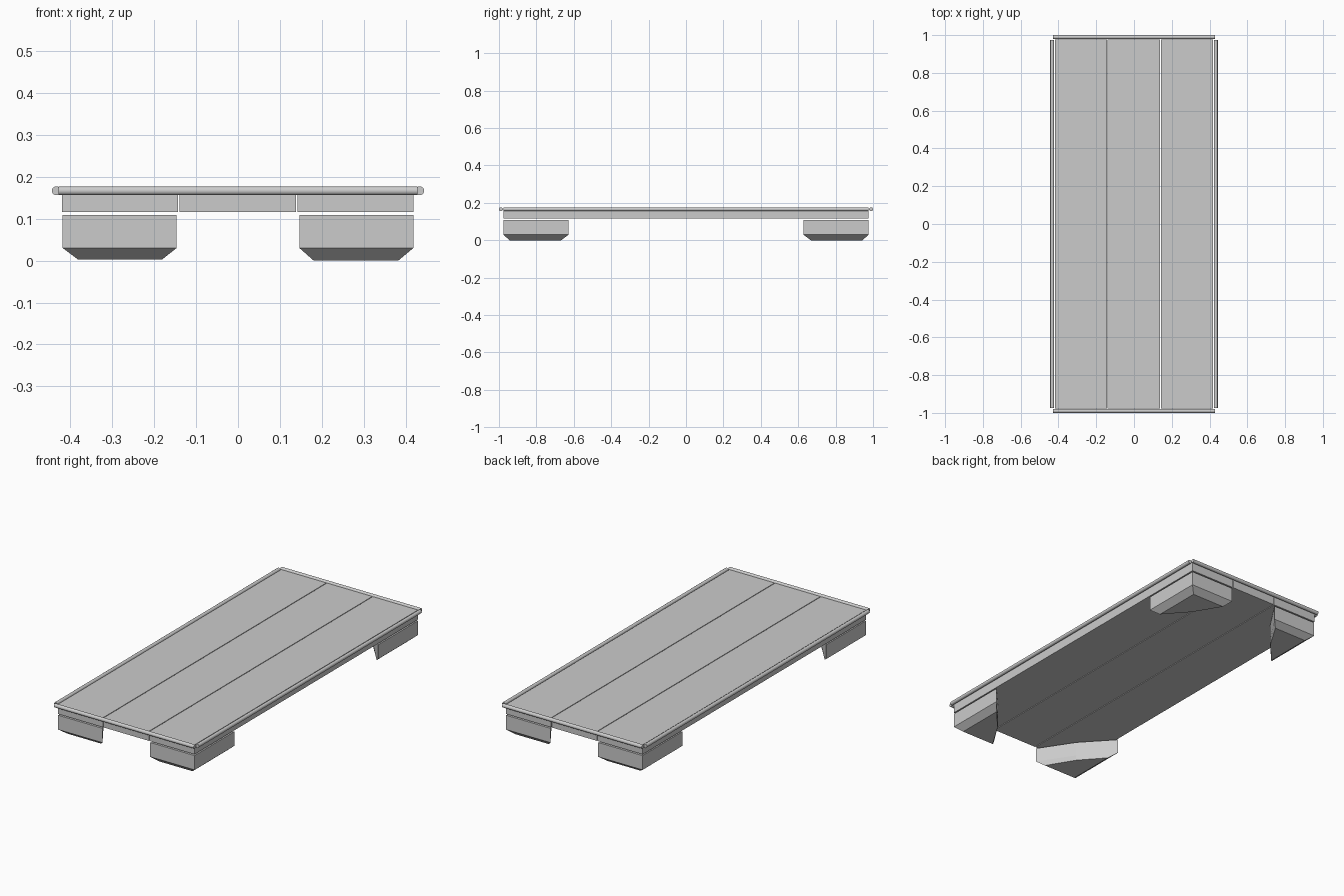
import bpy, bmesh, math

if "Cube" in bpy.data.objects:
    bpy.data.objects.remove(bpy.data.objects["Cube"])


def mesh_object(name, bm):
    bmesh.ops.recalc_face_normals(bm, faces=bm.faces)
    me = bpy.data.meshes.new(name)
    bm.to_mesh(me)
    bm.free()
    ob = bpy.data.objects.new(name, me)
    bpy.context.collection.objects.link(ob)
    return ob


def box(name, lo, hi):
    bm = bmesh.new()
    bmesh.ops.create_cube(bm, size=1)
    for v in bm.verts:
        for i in range(3):
            v.co[i] = lo[i] if v.co[i] < 0 else hi[i]
    return mesh_object(name, bm)


def rail(name, location, rotation, length):
    bpy.ops.mesh.primitive_cylinder_add(vertices=16, radius=0.0105, depth=length,
                                        location=location, rotation=rotation)
    ob = bpy.context.object
    ob.name = name
    bpy.ops.object.shade_smooth_by_angle(angle=math.radians(40))


def corner_foot(name, sx, sy):
    # Roughly triangular block, bevelled under its two outer sides
    outline = [(0.418, 0.977), (0.146, 0.977), (0.268, 0.792), (0.418, 0.628)]
    sole = [(0.382, 0.943), (0.18, 0.943), (0.27, 0.795), (0.382, 0.668)]
    bm = bmesh.new()
    rings = [[bm.verts.new((x * sx, y * sy, z)) for x, y in pts]
             for pts, z in ((outline, 0.109), (outline, 0.03), (sole, 0.002))]
    for a, b in zip(rings, rings[1:]):
        for i in range(4):
            j = (i + 1) % 4
            bm.faces.new((a[i], a[j], b[j], b[i]))
    bm.faces.new(rings[0])
    bm.faces.new(rings[-1])
    # let the sole touch the ground
    for v in rings[-1]:
        v.co.z = 0.0 if sx > 0 else 0.003
    mesh_object(name, bm)


# Three long deck boards with narrow gaps
for name, x0, x1 in (("left", -0.419, -0.143), ("middle", -0.139, 0.138), ("right", 0.142, 0.418)):
    box(name + "_board", (x0, -0.977, 0.116), (x1, 0.977, 0.169))

# Round edging rails
for side, s in (("right", 1), ("left", -1)):
    rail(side + "_rail", (s * 0.433, 0, 0.166), (math.pi / 2, 0, 0), 1.95)
for side, s in (("back", 1), ("front", -1)):
    rail(side + "_rail", (0, s * 0.9895, 0.166), (0, math.pi / 2, 0), 0.856)

# Four corner feet
for fx, sx in (("right", 1), ("left", -1)):
    for fy, sy in (("back", 1), ("front", -1)):
        corner_foot(f"{fy}_{fx}_foot", sx, sy)
